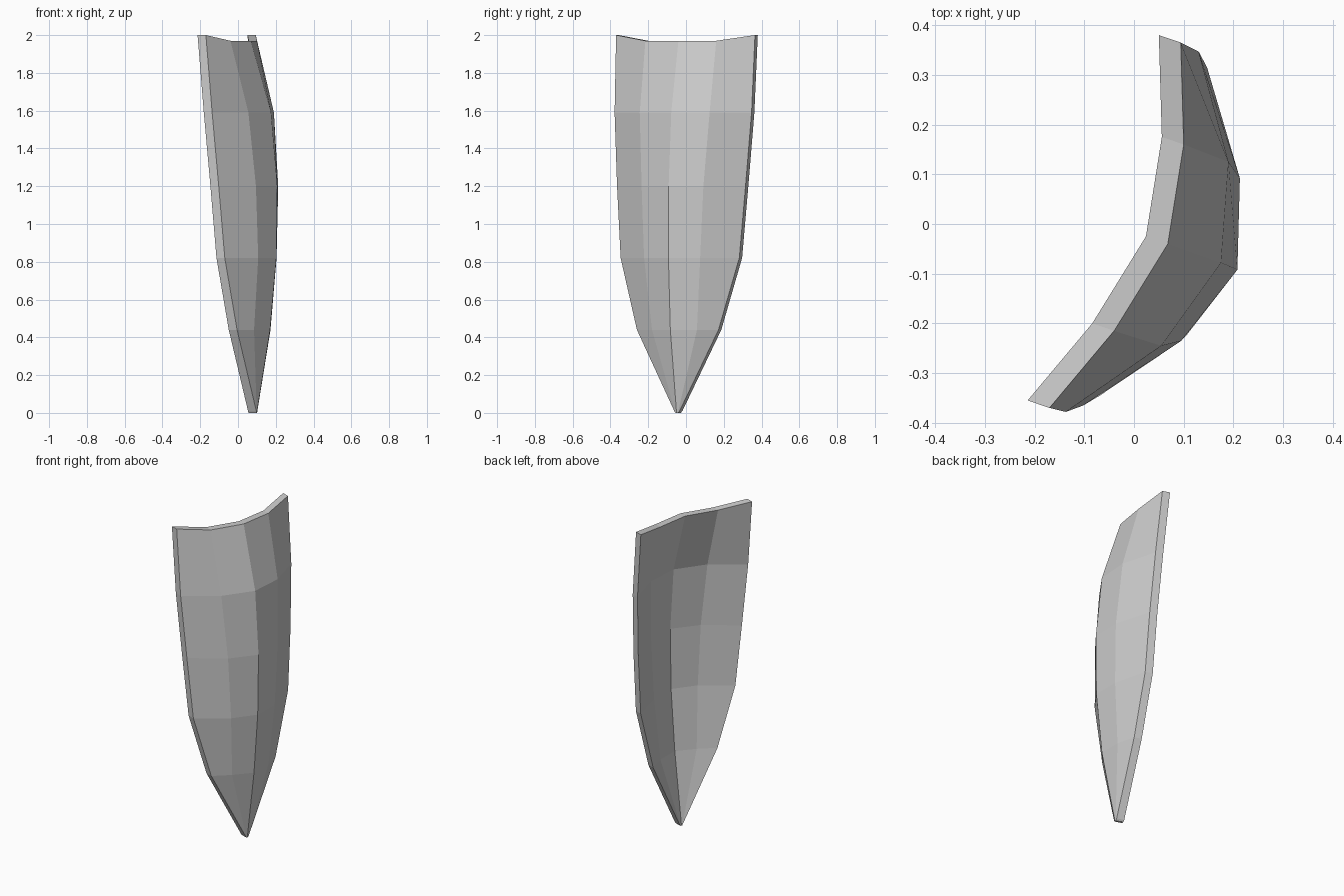
import bpy, bmesh
from mathutils import Vector

cube = bpy.data.objects.get("Cube")
if cube:
    bpy.data.objects.remove(cube, do_unlink=True)

# Single grey material
grey = bpy.data.materials.new("plain grey")
grey.use_nodes = True
grey.diffuse_color = (0.6, 0.6, 0.6, 1)
grey.node_tree.nodes["Principled BSDF"].inputs["Base Color"].default_value = (0.6, 0.6, 0.6, 1)

# Outer cross-sections from top to tip: height, then (x, y) from back edge to front edge
SECTIONS = [
    (1.97, [(0.094, 0.365), (0.100, 0.160), (0.068, -0.040), (-0.040, -0.215), (-0.170, -0.370)]),
    (1.59, [(0.130, 0.347), (0.190, 0.125), (0.175, -0.078), (0.055, -0.245), (-0.137, -0.378)]),
    (1.20, [(0.147, 0.315), (0.213, 0.092), (0.208, -0.092), (0.095, -0.235), (-0.102, -0.365)]),
    (0.82, [(0.153, 0.282), (0.204, 0.075), (0.203, -0.093), (0.107, -0.222), (-0.070, -0.346)]),
    (0.44, [(0.143, 0.172), (0.172, 0.058), (0.170, -0.083), (0.085, -0.180), (-0.005, -0.260)]),
    (0.00, [(0.101, -0.034), (0.101, -0.043), (0.100, -0.050), (0.099, -0.056), (0.097, -0.062)]),
]
THICKNESS = Vector((-0.044, 0.015, 0))

# Curved plate: a grid skin extruded sideways to give it an inner face and a rim
bm = bmesh.new()
grid = []
for r, (z, points) in enumerate(SECTIONS):
    row = []
    for c, (x, y) in enumerate(points):
        lift = 0
        if c in (0, 4):                       # raised top corners, rounded tip
            lift = 0.03 if r == 0 else 0.01 if r == len(SECTIONS) - 1 else 0
        row.append(bm.verts.new((x, y, z + lift)))
    grid.append(row)
for upper, lower in zip(grid, grid[1:]):
    for c in range(4):
        bm.faces.new((upper[c], upper[c + 1], lower[c + 1], lower[c]))

extruded = bmesh.ops.extrude_face_region(bm, geom=bm.faces[:], use_keep_orig=True)
inner = [g for g in extruded["geom"] if isinstance(g, bmesh.types.BMVert)]
bmesh.ops.translate(bm, verts=inner, vec=THICKNESS)
bmesh.ops.recalc_face_normals(bm, faces=bm.faces[:])

mesh = bpy.data.meshes.new("curved_plate")
bm.to_mesh(mesh)
bm.free()
mesh.materials.append(grey)
plate = bpy.data.objects.new("curved_plate", mesh)
bpy.context.collection.objects.link(plate)
